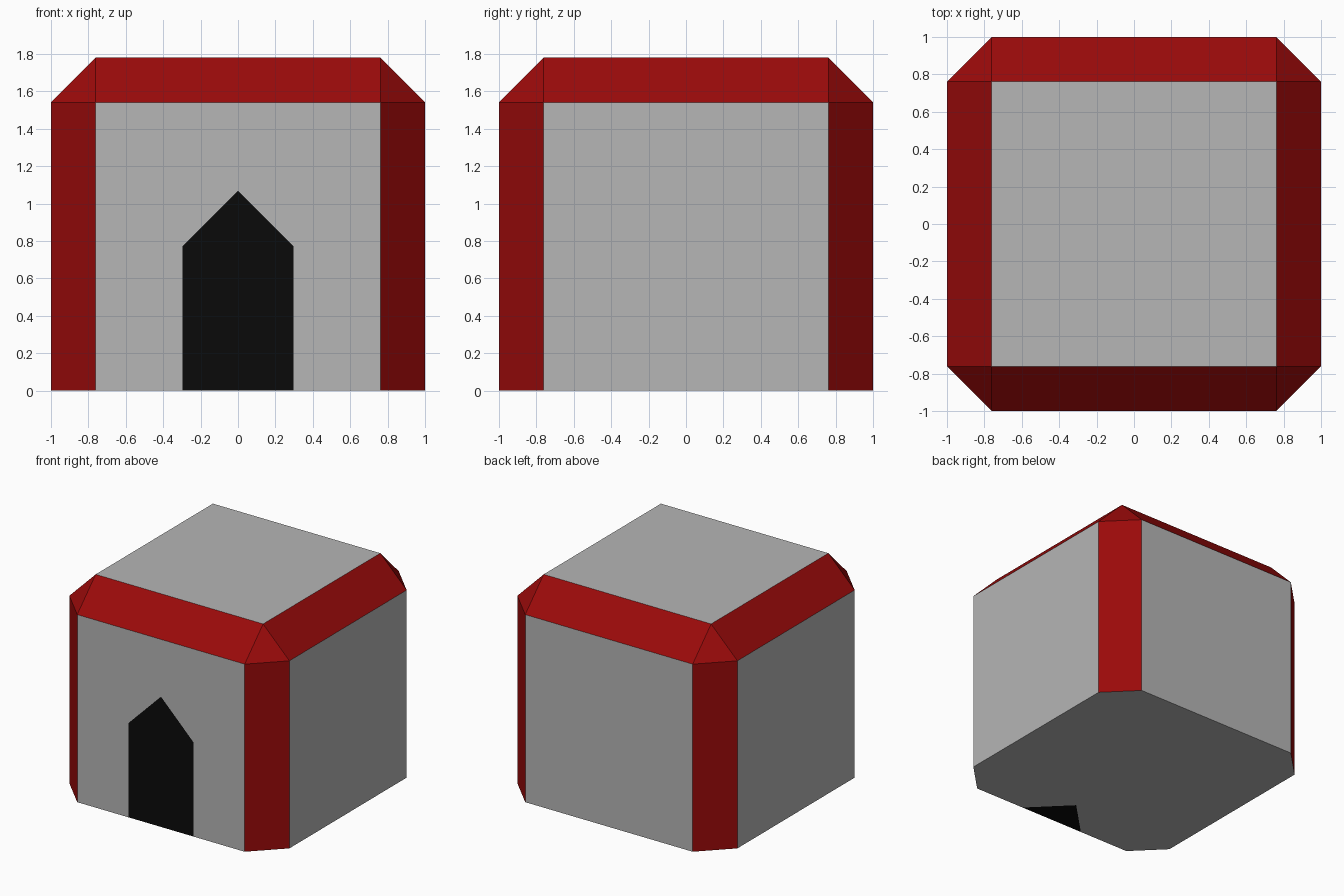
import bpy, bmesh
from mathutils import Vector

if "Cube" in bpy.data.objects:
    bpy.data.objects.remove(bpy.data.objects["Cube"])

HEIGHT, CHAMFER = 1.78, 0.239
DOOR_R, EAVES, APEX = 0.297, 0.773, 1.07


def material(name, color):
    m = bpy.data.materials.new(name)
    m.diffuse_color = color
    m.use_nodes = True
    m.node_tree.nodes["Principled BSDF"].inputs["Base Color"].default_value = m.diffuse_color
    return m


grey = material("grey_wall", (0.466, 0.466, 0.466, 1))
red = material("red_trim", (0.325, 0.003, 0.003, 1))
black = material("black_doorway", (0.003, 0.003, 0.003, 1))


def add_object(name, bm, mats):
    bmesh.ops.recalc_face_normals(bm, faces=bm.faces)
    mesh = bpy.data.meshes.new(name)
    bm.to_mesh(mesh)
    bm.free()
    for m in mats:
        mesh.materials.append(m)
    obj = bpy.data.objects.new(name, mesh)
    bpy.context.collection.objects.link(obj)
    return obj


def diamond_column():
    """Diamond column with a pyramid top, centred on the front wall."""
    bm = bmesh.new()
    rings = [[bm.verts.new((x * DOOR_R, -1 + y * DOOR_R, z))
              for x, y in ((1, 0), (0, 1), (-1, 0), (0, -1))]
             for z in (-0.2, EAVES)]
    tip = bm.verts.new((0, -1, APEX))
    bm.faces.new(rings[0])
    for i in range(4):
        j = (i + 1) % 4
        bm.faces.new((rings[0][i], rings[0][j], rings[1][j], rings[1][i]))
        bm.faces.new((rings[1][i], rings[1][j], tip))
    return bm


# Hut: box with red chamfers on the upright and top edges
bm = bmesh.new()
bmesh.ops.create_cube(bm, size=1)
for v in bm.verts:
    v.co = Vector((v.co.x * 2, v.co.y * 2, (v.co.z + 0.5) * HEIGHT))
edges = [e for e in bm.edges if max(v.co.z for v in e.verts) > 0.1]
bmesh.ops.bevel(bm, geom=edges, offset=CHAMFER, offset_type='OFFSET',
                segments=1, profile=0.5, affect='EDGES', material=1)
hut = add_object("hut", bm, (grey, red))

# Pocket in the hut that receives the doorway block
cutter = add_object("doorway_cutter", diamond_column(), (grey, red))
cutter.hide_render = True
cutter.hide_set(True)
cut = hut.modifiers.new("doorway", 'BOOLEAN')
cut.operation = 'DIFFERENCE'
cut.solver = 'EXACT'
cut.object = cutter

# Doorway: black block filling the pocket, flush with the front and the floor
bm = diamond_column()
for point, normal in (((0, -1, 0), (0, -1, 0)), ((0, 0, 0), (0, 0, -1))):
    bmesh.ops.bisect_plane(bm, geom=bm.verts[:] + bm.edges[:] + bm.faces[:], dist=1e-5,
                           plane_co=point, plane_no=normal, clear_outer=True)
    bmesh.ops.holes_fill(bm, edges=[e for e in bm.edges if e.is_boundary], sides=0)
add_object("doorway", bm, (black,))
